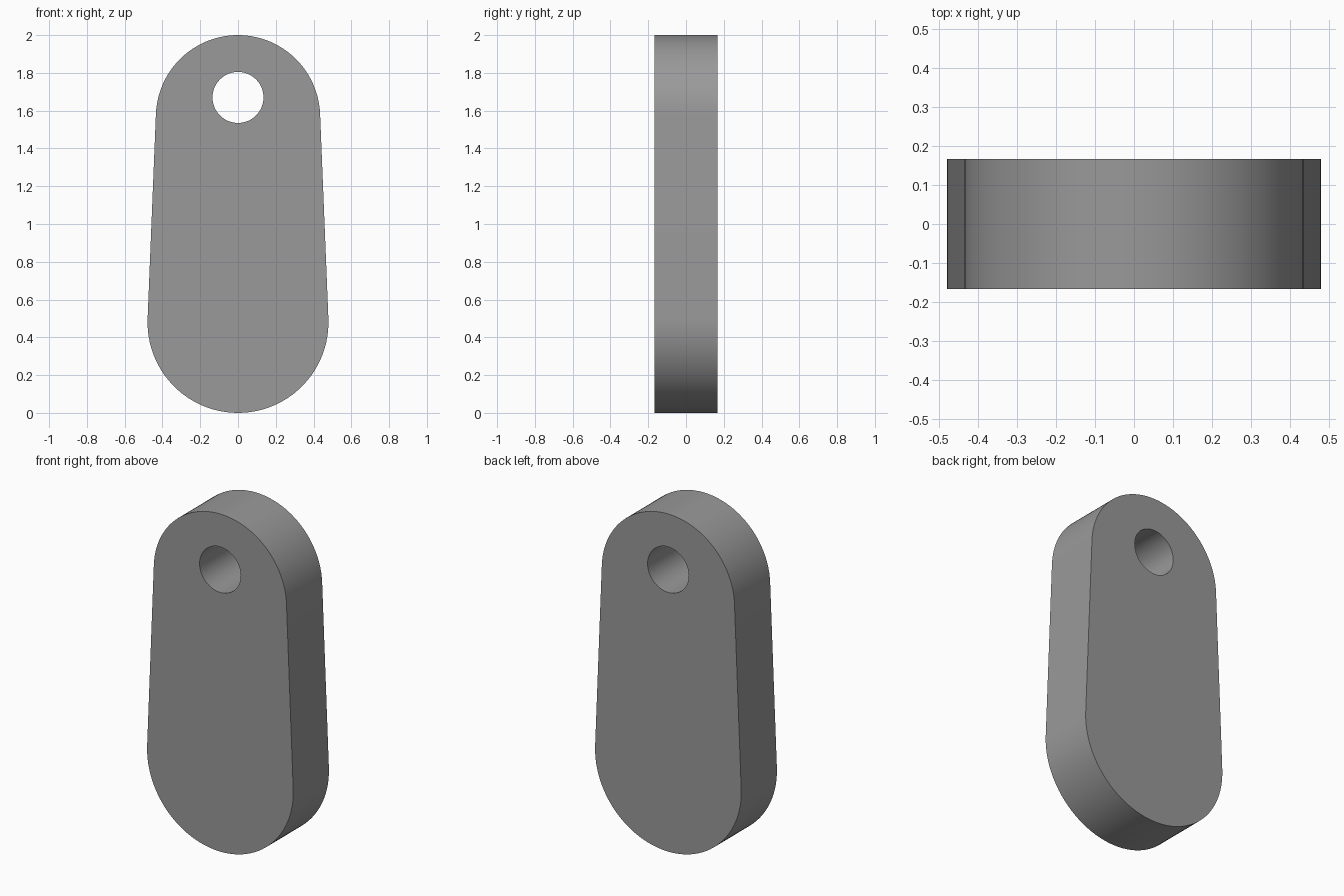
import bpy, bmesh, math

if "Cube" in bpy.data.objects:
    bpy.data.objects.remove(bpy.data.objects["Cube"])

R_TOP, R_BOTTOM = 0.435, 0.479      # end radii
Z_TOP, Z_BOTTOM = 2 - R_TOP, R_BOTTOM
HOLE_R, HOLE_Z = 0.135, 1.67
HALF_DEPTH = 0.167


def arc(radius, z, start, end, steps):
    angles = [start + (end - start) * i / steps for i in range(steps + 1)]
    return [(radius * math.cos(t), -HALF_DEPTH, z + radius * math.sin(t)) for t in angles]


def add_loop(bm, points):
    verts = [bm.verts.new(p) for p in points]
    return [bm.edges.new((v, verts[i - 1])) for i, v in enumerate(verts)]


# Outline: two round ends joined by tangent straight sides
tilt = math.asin((R_BOTTOM - R_TOP) / (Z_TOP - Z_BOTTOM))
outline = arc(R_TOP, Z_TOP, tilt, math.pi - tilt, 48)
outline += arc(R_BOTTOM, Z_BOTTOM, math.pi - tilt, 2 * math.pi + tilt, 48)
hole = arc(HOLE_R, HOLE_Z, 0, 2 * math.pi, 48)[:-1]

# Plate with through hole
bm = bmesh.new()
edges = add_loop(bm, outline) + add_loop(bm, hole)
bmesh.ops.triangle_fill(bm, use_beauty=True, edges=edges, normal=(0, -1, 0))
extruded = bmesh.ops.extrude_face_region(bm, geom=bm.faces[:], use_keep_orig=True)
bmesh.ops.translate(bm, vec=(0, 2 * HALF_DEPTH, 0),
                    verts=[g for g in extruded["geom"] if isinstance(g, bmesh.types.BMVert)])
bmesh.ops.recalc_face_normals(bm, faces=bm.faces[:])
mesh = bpy.data.meshes.new("link_plate")
bm.to_mesh(mesh)
bm.free()

plate = bpy.data.objects.new("link_plate", mesh)
bpy.context.collection.objects.link(plate)

# Grey finish
grey = bpy.data.materials.new("mid_grey")
grey.diffuse_color = (0.32, 0.32, 0.32, 1)
grey.use_nodes = True
grey.node_tree.nodes["Principled BSDF"].inputs["Base Color"].default_value = grey.diffuse_color
mesh.materials.append(grey)

bpy.context.view_layer.objects.active = plate
plate.select_set(True)
bpy.ops.object.shade_smooth_by_angle(angle=math.radians(30))
